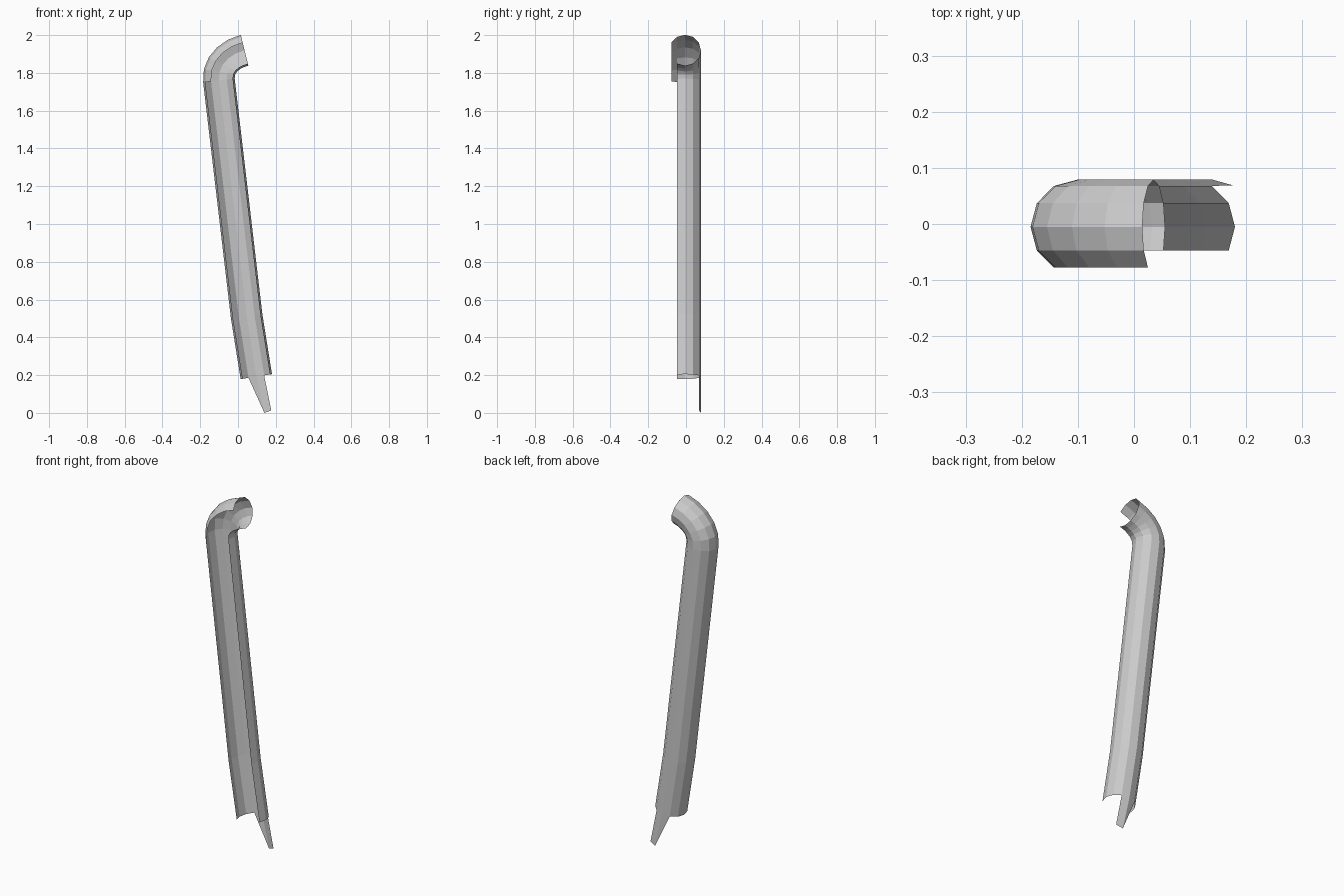
import bpy, bmesh
from math import sin, cos, pi, radians
from mathutils import Vector

if "Cube" in bpy.data.objects:
    bpy.data.objects.remove(bpy.data.objects["Cube"])

R, Y0 = 0.084, -0.005      # tube radius and depth offset (12-sided section)
BEND = 5                   # segments in the hooked top

# centreline: (x, z, tangent angle in degrees)
path = [(0.097, 0.192, 99.0), (0.046, 0.51, 97.8)]
a0, a1 = radians(96.8), radians(14)
p0, p3 = Vector((-0.101, 1.76)), Vector((0.035, 1.92))
p1 = p0 + 0.08 * Vector((cos(a0), sin(a0)))
p2 = p3 - 0.08 * Vector((cos(a1), sin(a1)))
for i in range(BEND + 1):
    t = i / BEND
    s = 1 - t
    p = s**3 * p0 + 3 * s * s * t * p1 + 3 * s * t * t * p2 + t**3 * p3
    path.append((p.x, p.y, 96.8 + (14 - 96.8) * t))

bm = bmesh.new()


def ring(x, z, ang, last):
    """Open 12-sided section, from side -1 round the back to side `last`."""
    a = radians(ang)
    out = {}
    for k in range(-1, last + 1):
        u = R * cos(k * pi / 6)
        y = R * sin(k * pi / 6) + Y0
        out[k] = bm.verts.new((x + u * sin(a), y, z - u * cos(a)))
    return out


# gutter-like shell; the bend carries one extra strip on its outer front
rings = [ring(x, z, a, 7 if i < 2 else 8) for i, (x, z, a) in enumerate(path)]
for lo, hi in zip(rings, rings[1:]):
    for k in range(-1, 8):
        if k + 1 in lo:
            bm.faces.new((lo[k], lo[k + 1], hi[k + 1], hi[k]))

# tapered tongue at the foot of the back wall
b = rings[0]
tip_l = bm.verts.new((0.14, 0.079, 0.0))
tip_r = bm.verts.new((0.176, 0.069, 0.013))
bm.faces.new((b[3], b[2], tip_r, tip_l))
bm.faces.new((b[4], b[3], tip_l))

bmesh.ops.recalc_face_normals(bm, faces=bm.faces)
mesh = bpy.data.meshes.new("hooked_open_tube")
bm.to_mesh(mesh)
bm.free()
obj = bpy.data.objects.new("hooked_open_tube", mesh)
bpy.context.collection.objects.link(obj)
